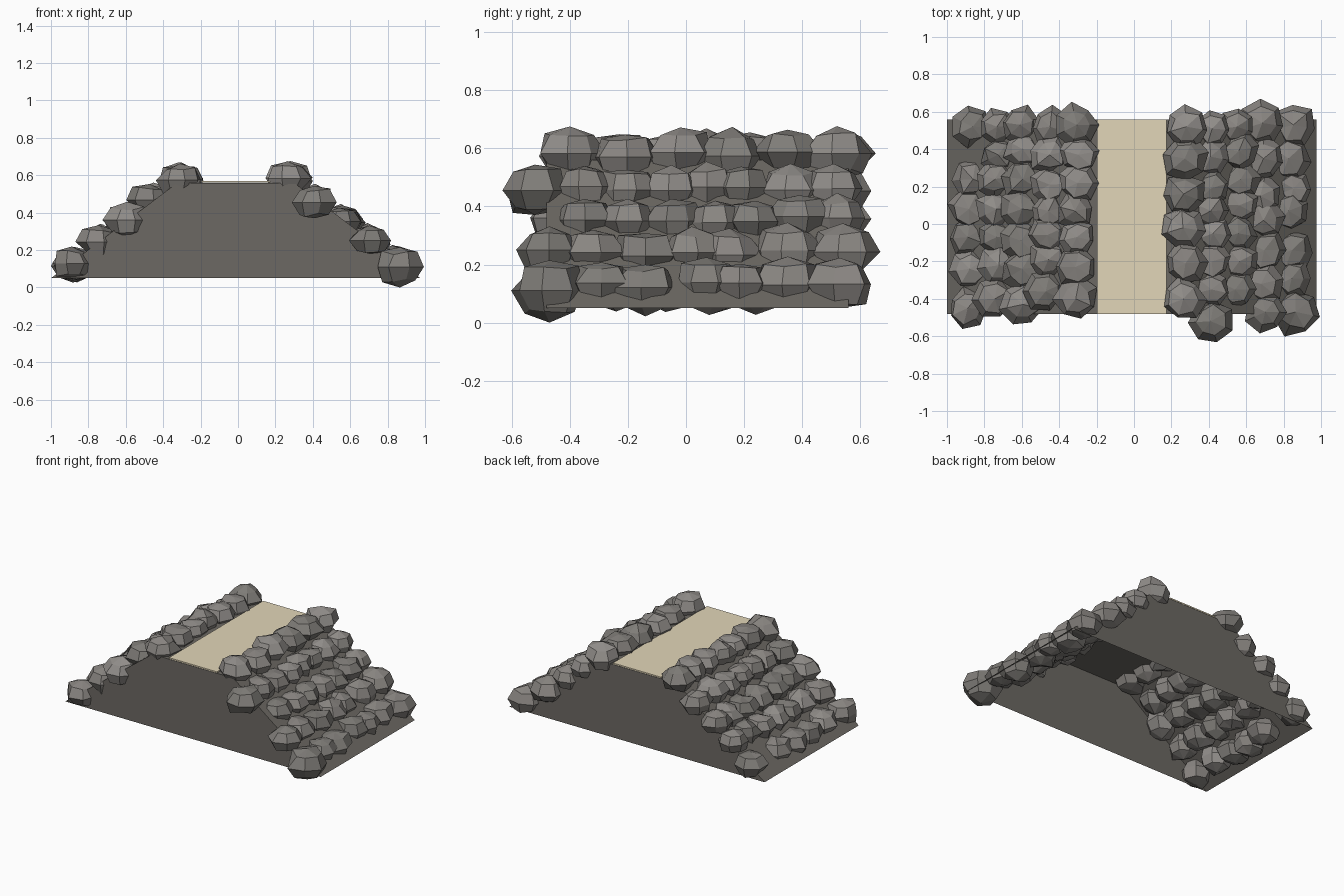
import bpy, bmesh, math, random

if "Cube" in bpy.data.objects:
    bpy.data.objects.remove(bpy.data.objects["Cube"])

random.seed(23)


def material(name, rgb):
    m = bpy.data.materials.new(name)
    m.diffuse_color = (*rgb, 1)
    m.use_nodes = True
    m.node_tree.nodes["Principled BSDF"].inputs["Base Color"].default_value = m.diffuse_color
    return m


STONE = [material("stone_%d" % i, c) for i, c in enumerate(
    [(.25, .235, .22), (.215, .205, .19), (.28, .265, .25)])]
CORE = material("dark_fill", (.15, .14, .125))
SAND = material("sand", (.76, .67, .48))


def finish(bm, name, mats):
    bmesh.ops.recalc_face_normals(bm, faces=bm.faces)
    me = bpy.data.meshes.new(name)
    bm.to_mesh(me)
    bm.free()
    for m in mats:
        me.materials.append(m)
    ob = bpy.data.objects.new(name, me)
    bpy.context.collection.objects.link(ob)
    return ob


# Core: hollow trapezoid shell, open underneath
Y0, Y1 = -.48, .56
profile = [(-1, .05), (-.325, .56), (.30, .56), (.975, .05)]
bm = bmesh.new()
front = [bm.verts.new((x, Y0, z)) for x, z in profile]
back = [bm.verts.new((x, Y1, z)) for x, z in profile]
bm.faces.new(front)
bm.faces.new(back[::-1])
for i in range(3):
    bm.faces.new((front[i], back[i], back[i + 1], front[i + 1]))
finish(bm, "mound_core", [CORE])

# Walkway: thin sandy slab along the crest
bm = bmesh.new()
bmesh.ops.create_cube(bm, size=1)
for v in bm.verts:
    v.co.x = v.co.x * .37 - .012
    v.co.y = v.co.y * (Y1 - Y0) + (Y0 + Y1) / 2
    v.co.z = v.co.z * .009 + .566
finish(bm, "crest_path", [SAND])


# Boulder: coarse seven-sided ball with uneven corners
def boulder(bm, x, y, z, r, h):
    turn = random.uniform(0, math.tau)
    ca, sa = math.cos(turn), math.sin(turn)
    made = bmesh.ops.create_uvsphere(bm, u_segments=7, v_segments=4, radius=1)
    faces = set()
    for v in made["verts"]:
        a, b, c = v.co * random.uniform(.86, 1.17)
        v.co = (min(max(x + r * (a * ca - b * sa), -1), 1),
                y + r * (a * sa + b * ca), max(z + h * c, 0))
        faces.update(v.link_faces)
    tone = random.randrange(3)
    for f in faces:
        f.material_index = tone


# Rows of boulders from toe to crest: (x, z, smallest, largest radius, y list)
left = [
    (-.875, .125, .085, .11, [.52, .24, .08, -.07, -.24, -.45]),
    (-.73, .25, .095, .11, [.52, .37, .24, .08, -.07, -.22, -.40]),
    (-.605, .355, .10, .115, [.53, .40, .24, .08, -.09, -.24, -.43]),
    (-.46, .465, .10, .12, [.52, .37, .21, .07, -.06, -.19, -.36]),
    (-.305, .58, .10, .11, [.53, .37, .22, .07, -.07, -.23, -.40]),
]
right = [
    (.84, .13, .09, .115, [.53, .35, .19, .07, -.14, -.29]),
    (.69, .24, .105, .12, [.54, .35, .15, .02, -.14, -.32, -.47]),
    (.555, .355, .10, .115, [.52, .39, .24, .10, -.05, -.20, -.35]),
    (.41, .465, .10, .115, [.51, .36, .19, .07, -.05, -.20, -.35]),
    (.265, .58, .10, .115, [.52, .35, .16, -.02, -.21, -.40]),
]
for side, rows in (("left", left), ("right", right)):
    for n, (x, z, rmin, rmax, ys) in enumerate(rows):
        bm = bmesh.new()
        for i, y in enumerate(ys):
            gaps = [abs(y - ys[j]) for j in (i - 1, i + 1) if 0 <= j < len(ys)]
            r = max(rmin, min(rmax, .68 * sum(gaps) / len(gaps)))
            boulder(bm, x + random.uniform(-.015, .015), y,
                    z + random.uniform(-.012, .012), r, r * .76)
        finish(bm, "%s_boulder_row_%d" % (side, n + 1), STONE)

# Two larger boulders spilling past the front edge
bm = bmesh.new()
boulder(bm, .865, -.47, .11, .125, .105)
boulder(bm, .41, -.52, .455, .115, .095)
finish(bm, "front_boulders", STONE)
